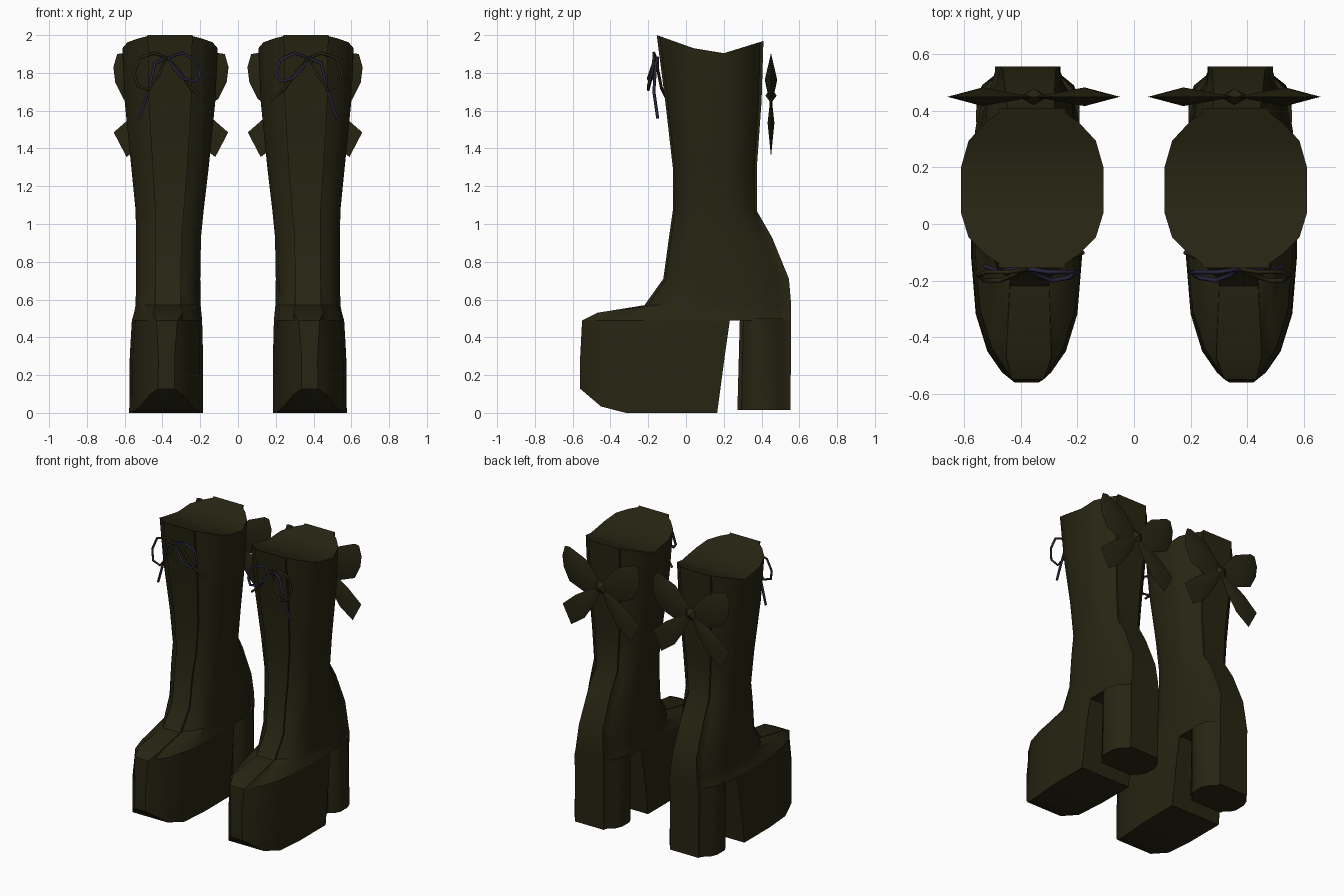
import bpy, bmesh, math

cube = bpy.data.objects.get("Cube")
if cube:
    bpy.data.objects.remove(cube)


def material(name, color):
    m = bpy.data.materials.new(name)
    m.use_nodes = True
    m.diffuse_color = (*color, 1)
    m.node_tree.nodes["Principled BSDF"].inputs["Base Color"].default_value = (*color, 1)
    return m


leather = material("dark olive leather", (0.020, 0.018, 0.006))
navy = material("dark navy cord", (0.020, 0.018, 0.050))


def finish(bm, name, side, angle=35):
    """Mirror to the wanted side, fix normals and shade."""
    for v in bm.verts:
        v.co.x *= side
    bmesh.ops.recalc_face_normals(bm, faces=bm.faces)
    mesh = bpy.data.meshes.new(name)
    bm.to_mesh(mesh)
    bm.free()
    obj = bpy.data.objects.new(name, mesh)
    bpy.context.collection.objects.link(obj)
    mesh.materials.append(leather)
    bpy.ops.object.select_all(action='DESELECT')
    obj.select_set(True)
    bpy.context.view_layer.objects.active = obj
    bpy.ops.object.shade_smooth_by_angle(angle=math.radians(angle))


STEPS = (0, 0.08, 0.25, 0.55, 1)


def rows(y0, yf, yb, y1, half, tip_f, tip_b, n):
    """Outline as (y, half width) rows: rounded front, straight sides, rounded back."""
    def width(u, tip):
        return half * max(tip, (1 - (1 - u) ** n) ** (1 / n))
    front = [(y0 + (yf - y0) * u, width(u, tip_f)) for u in STEPS]
    back = [(y1 + (yb - y1) * u, width(u, tip_b)) for u in reversed(STEPS)]
    return front + back


def loft(name, side, sections, height=lambda i, y, z: z):
    """Skin stacked sections; both ends are closed by strips from side to side."""
    bm = bmesh.new()
    rings = []
    for i, (z, y0, yf, yb, y1, cx, half, tip_f, tip_b, n) in enumerate(sections):
        rs = rows(y0, yf, yb, y1, half, tip_f, tip_b, n)
        right = [bm.verts.new((cx + w, y, height(i, y, z))) for y, w in rs]
        left = [bm.verts.new((cx - w, y, height(i, y, z))) for y, w in rs]
        rings.append(right + left[::-1])
    count = len(rings[0])
    for a, b in zip(rings, rings[1:]):
        for k in range(count):
            j = (k + 1) % count
            bm.faces.new((a[k], a[j], b[j], b[k]))
    for ring in (rings[0], rings[-1]):
        for k in range(count // 2 - 1):
            bm.faces.new((ring[k], ring[k + 1], ring[-2 - k], ring[-1 - k]))
    finish(bm, name, side)


def puff(name, side, outline, bulge, cx=0.355, flip=1):
    """Flat outline swollen to a point on both faces."""
    bm = bmesh.new()
    pts = [(cx + flip * x, z) for x, z in outline]
    edge = [bm.verts.new((x, 0.45, z)) for x, z in pts]
    mx = sum(p[0] for p in pts) / len(pts)
    mz = sum(p[1] for p in pts) / len(pts)
    for d in (-bulge, bulge):
        mid = bm.verts.new((mx, 0.45 + d, mz))
        for k in range(len(edge)):
            bm.faces.new((edge[k], edge[(k + 1) % len(edge)], mid))
    finish(bm, name, side, 20)


def cord(name, side, points, mat, closed=False):
    """Thin round cord hanging just off the shaft front."""
    cu = bpy.data.curves.new(name, 'CURVE')
    cu.dimensions = '3D'
    cu.bevel_depth = 0.008
    cu.bevel_resolution = 1
    cu.use_fill_caps = True
    sp = cu.splines.new('POLY')
    sp.points.add(len(points) - 1)
    for p, (x, y, z) in zip(sp.points, points):
        p.co = (side * x, y, z, 1)
    sp.use_cyclic_u = closed
    cu.materials.append(mat)
    bpy.context.collection.objects.link(bpy.data.objects.new(name, cu))


# Sections: z, front, front shoulder, back shoulder, back, centre x, half width, tips, roundness
SHAFT = [
    (0.49, -0.55, -0.10, 0.33, 0.557, 0.376, 0.186, 0.30, 0.62, 2.1),
    (0.53, -0.47, -0.02, 0.33, 0.557, 0.372, 0.178, 0.45, 0.62, 1.8),
    (0.57, -0.22, 0.04, 0.33, 0.557, 0.370, 0.172, 0.40, 0.62, 2),
    (0.71, -0.12, 0.05, 0.30, 0.545, 0.370, 0.170, 0.40, 0.55, 2),
    (0.93, -0.09, 0.06, 0.25, 0.455, 0.368, 0.172, 0.40, 0.50, 2),
    (1.07, -0.07, 0.08, 0.22, 0.375, 0.362, 0.180, 0.42, 0.45, 2),
    (1.30, -0.07, 0.07, 0.21, 0.375, 0.360, 0.205, 0.45, 0.45, 2),
    (1.65, -0.11, 0.05, 0.20, 0.400, 0.360, 0.240, 0.47, 0.47, 2),
    (1.90, -0.155, 0.04, 0.20, 0.410, 0.360, 0.252, 0.47, 0.47, 2),
]
PLATFORM = [
    (0.00, -0.56, -0.12, 0.10, 0.165, 0.380, 0.196, 0.22, 1, 2.2),
    (0.30, -0.56, -0.12, 0.15, 0.205, 0.379, 0.194, 0.22, 1, 2.2),
    (0.49, -0.55, -0.10, 0.18, 0.232, 0.376, 0.186, 0.30, 1, 2.1),
]
HEEL = [
    (0.015, 0.272, 0.36, 0.44, 0.553, 0.375, 0.182, 0.70, 0.62, 2),
    (0.50, 0.285, 0.36, 0.40, 0.557, 0.375, 0.183, 0.70, 0.62, 2),
]


def rim_height(i, y, z):
    """V-shaped top line: lowest at the sides, rising to front and back."""
    if i < len(SHAFT) - 1:
        return z
    d = y - 0.155
    return 1.89 + (0.355 * -d if d < 0 else 0.31 * d)


def toe_lift(i, y, z):
    """Sole kicks up under the toe."""
    return z + max(0, (-0.41 - y) * 0.85) if i == 0 else z


LOBE = [(0, 1.71), (0.12, 1.85), (0.25, 1.905), (0.285, 1.90), (0.305, 1.83),
        (0.295, 1.75), (0.25, 1.66), (0.12, 1.61), (0, 1.65)]
TAIL = [(-0.02, 1.70), (0.08, 1.65), (0.20, 1.575), (0.303, 1.485),
        (0.235, 1.355), (0.13, 1.43), (0.05, 1.55)]
KNOT = [(-0.04, 1.72), (0.04, 1.72), (0.05, 1.68), (0.04, 1.64), (-0.04, 1.64), (-0.05, 1.68)]
INNER_LOOP = [(0.37, -0.16, 1.88), (0.30, -0.17, 1.905), (0.225, -0.17, 1.87), (0.20, -0.17, 1.79),
              (0.23, -0.19, 1.755), (0.29, -0.20, 1.77), (0.345, -0.18, 1.83)]
OUTER_LOOP = [(0.38, -0.16, 1.88), (0.44, -0.17, 1.905), (0.52, -0.17, 1.88), (0.55, -0.18, 1.80),
              (0.53, -0.20, 1.73), (0.475, -0.20, 1.71), (0.42, -0.18, 1.79)]
OUTER_TAIL = [(0.375, -0.15, 1.88), (0.44, -0.16, 1.85), (0.475, -0.17, 1.70), (0.525, -0.15, 1.56)]
INNER_TAIL = [(0.375, -0.15, 1.88), (0.32, -0.15, 1.82), (0.25, -0.13, 1.72), (0.18, -0.10, 1.66)]

for side, tag in ((1, "left"), (-1, "right")):
    # Boot body
    loft(tag + "_boot_shaft", side, SHAFT, rim_height)
    loft(tag + "_platform_sole", side, PLATFORM, toe_lift)
    loft(tag + "_heel", side, HEEL)
    # Ribbon bow at the back
    for flip, where in ((1, "outer"), (-1, "inner")):
        puff(f"{tag}_{where}_bow_loop", side, LOBE, 0.033, flip=flip)
        puff(f"{tag}_{where}_bow_tail", side, TAIL, 0.018, flip=flip)
    puff(tag + "_bow_knot", side, KNOT, 0.03)
    # Tied lace at the front
    cord(tag + "_inner_lace_loop", side, INNER_LOOP, navy, True)
    cord(tag + "_outer_lace_loop", side, OUTER_LOOP, leather, True)
    cord(tag + "_outer_lace_tail", side, OUTER_TAIL, navy)
    cord(tag + "_inner_lace_tail", side, INNER_TAIL, leather)
